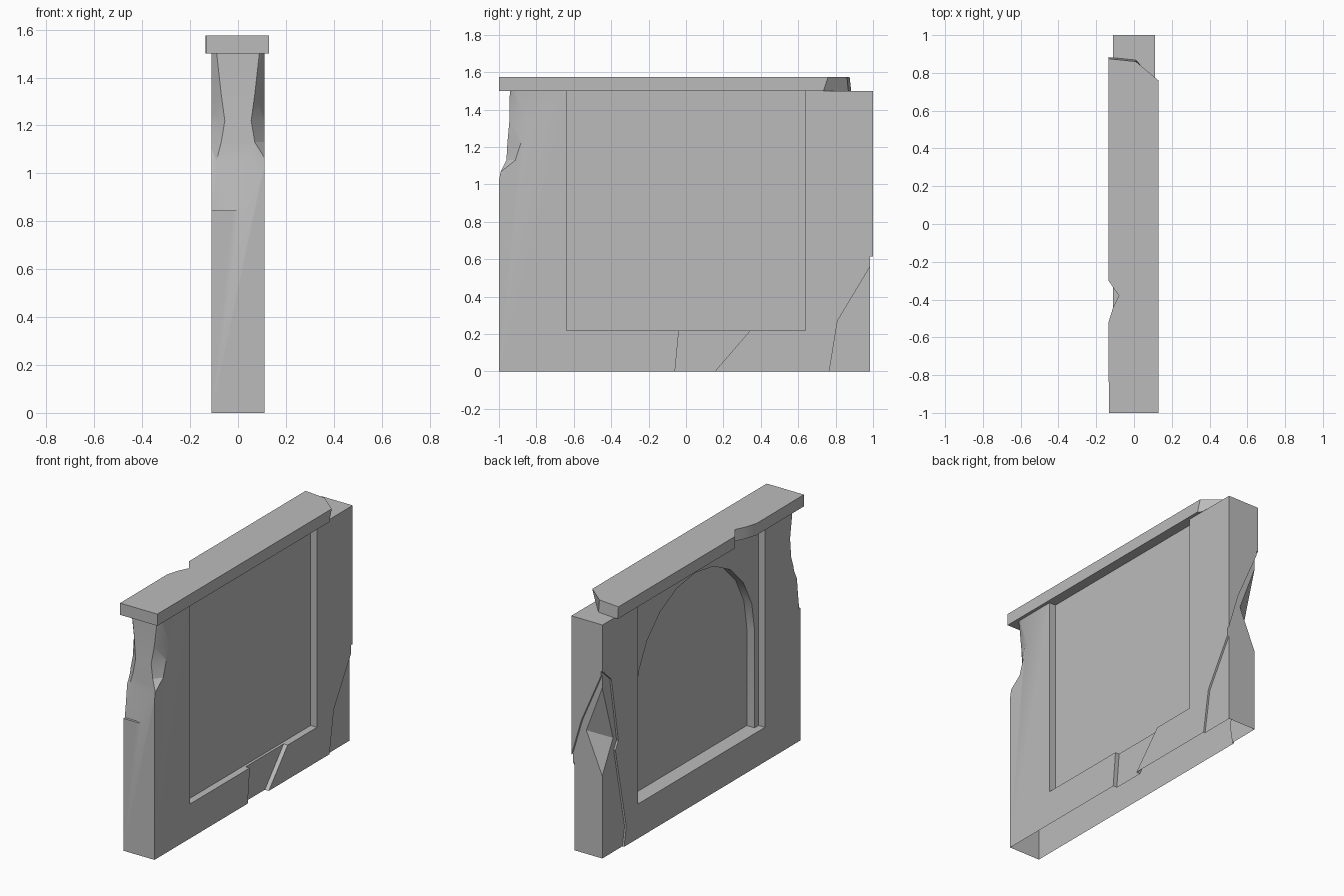
import bpy, bmesh, math
from mathutils import Vector

old = bpy.data.objects.get("Cube")
if old:
    bpy.data.objects.remove(old, do_unlink=True)

# One plain stone colour
stone = bpy.data.materials.new("grey_stone")
stone.use_nodes = True
stone.diffuse_color = (0.5, 0.5, 0.5, 1)
stone.node_tree.nodes["Principled BSDF"].inputs["Base Color"].default_value = (0.5, 0.5, 0.5, 1)


def finish(name, bm):
    bmesh.ops.recalc_face_normals(bm, faces=bm.faces)
    mesh = bpy.data.meshes.new(name)
    bm.to_mesh(mesh)
    bm.free()
    mesh.materials.append(stone)
    ob = bpy.data.objects.new(name, mesh)
    bpy.context.collection.objects.link(ob)
    return ob


def prism(name, axis, lo, hi, points):
    """Extrude a flat outline along an axis; outline uses the other two axes in order."""
    bm = bmesh.new()

    def place(p, d):
        co = list(p)
        co.insert(axis, d)
        return bm.verts.new(co)
    a = [place(p, lo) for p in points]
    b = [place(p, hi) for p in points]
    bm.faces.new(a)
    bm.faces.new(b)
    for i in range(len(a)):
        j = (i + 1) % len(a)
        bm.faces.new((a[i], a[j], b[j], b[i]))
    return finish(name, bm)


def loft(name, rings):
    bm = bmesh.new()
    rows = [[bm.verts.new(p) for p in ring] for ring in rings]
    bm.faces.new(rows[0])
    bm.faces.new(rows[-1])
    for r, s in zip(rows, rows[1:]):
        for i in range(len(r)):
            j = (i + 1) % len(r)
            bm.faces.new((r[i], r[j], s[j], s[i]))
    bmesh.ops.triangulate(bm, faces=bm.faces)
    return finish(name, bm)


def hull(name, points):
    bm = bmesh.new()
    for p in points:
        bm.verts.new(p)
    bmesh.ops.convex_hull(bm, input=bm.verts)
    return finish(name, bm)


def cut(target, cutter):
    mod = target.modifiers.new("cut", "BOOLEAN")
    mod.operation = "DIFFERENCE"
    mod.solver = "EXACT"
    mod.object = cutter
    bpy.context.view_layer.objects.active = target
    bpy.ops.object.modifier_apply(modifier=mod.name)
    bpy.data.objects.remove(cutter, do_unlink=True)


def rect(a0, a1, b0, b1):
    return [(a0, b0), (a1, b0), (a1, b1), (a0, b1)]


T = 0.11  # half thickness of the wall
wall = prism("wall", 2, 0, 1.5, rect(-T, T, -1, 1))

# Rectangular recess on each side, open up to the capstone
for s in (-1, 1):
    lo, hi = sorted((s * (T - 0.045), s * 0.3))
    cut(wall, prism("recess", 0, lo, hi, rect(-0.64, 0.64, 0.22, 1.6)))

# Blind arch set deeper into one side
arch = [(-0.6, 0.22), (0.6, 0.22)]
arch += [(0.6 * math.cos(math.pi * i / 10), 0.84 + 0.6 * math.sin(math.pi * i / 10)) for i in range(11)]
cut(wall, prism("arch", 0, -0.3, -0.01, arch))

# Weathered upper part of the front end: z, left y, left x, middle y, right x, right y
worn = [(0.845, -0.985, -0.1, -0.985, -0.03, -1.04),
        (1.05, -0.96, -0.09, -0.965, 0.06, -1.0),
        (1.13, -0.92, -0.07, -0.96, 0.07, -0.9),
        (1.22, -0.89, -0.055, -0.955, 0.055, -0.87),
        (1.33, -0.88, -0.07, -0.945, 0.07, -0.83),
        (1.6, -0.92, -0.1, -0.94, 0.1, -0.92)]
rings = [[(-T - 0.01, yl, z), (xl, ym, z), (xr, ym, z), (T + 0.01, yr, z),
          (T + 0.01, -1.2, z), (-T - 0.01, -1.2, z)] for z, yl, xl, ym, xr, yr in worn]
cut(wall, loft("worn_end", rings))

# Broken lower part of the back end: shallow flaked layers and a deep corner notch
cut(wall, prism("flake", 0, T - 0.012, 0.3,
                [(1.02, 0.62), (0.81, 0.27), (0.75, -0.1), (1.02, -0.1)]))
cut(wall, prism("flake", 0, -0.3, -T + 0.012,
                [(1.02, 1.22), (0.91, 1.12), (0.84, 0.7), (0.87, 0.65),
                 (0.76, 0.12), (0.8, -0.1), (1.02, -0.1)]))
cut(wall, prism("flake", 1, 0.985, 1.2,
                [(0.12, 0.58), (0.04, 0.85), (-0.12, 1.22), (-0.12, -0.1), (0.12, -0.1)]))
cut(wall, hull("notch", [(-0.115, 1.005, 1.2), (-0.115, 1.005, 0.45), (-0.115, 0.86, 0.72),
                         (0.035, 1.005, 0.8), (-0.3, 1.2, 0.8)]))

# Chipped piece of the sill
cut(wall, prism("sill_chip", 0, T - 0.028, 0.3,
                [(-0.06, -0.01), (-0.035, 0.25), (0.37, 0.25), (0.145, -0.01)]))

# Wall is an open shell underneath
bm = bmesh.new()
bm.from_mesh(wall.data)
under = [f for f in bm.faces if f.normal.z < -0.9 and f.calc_center_median().z < 0.01]
bmesh.ops.delete(bm, geom=under, context="FACES")
bm.to_mesh(wall.data)
bm.free()

# Capstone with a broken end and a chipped edge; the lower outline spreads at the break
cap_outline = [(-0.133, -1), (0.13, -1), (0.13, 0.76), (0.01, 0.86), (-0.135, 0.875),
               (-0.135, -0.3), (-0.08, -0.38), (-0.11, -0.44), (-0.135, -0.52)]
cap = prism("capstone", 2, 1.5, 1.575, cap_outline)
for v in cap.data.vertices:
    if v.co.z < 1.55 and v.co.y > 0.5:
        v.co.y += -0.025 if v.co.x > 0.1 else 0.008

for ob in (wall, cap):
    bpy.ops.object.select_all(action="DESELECT")
    ob.select_set(True)
    bpy.context.view_layer.objects.active = ob
    bpy.ops.object.shade_smooth_by_angle(angle=math.radians(28))
